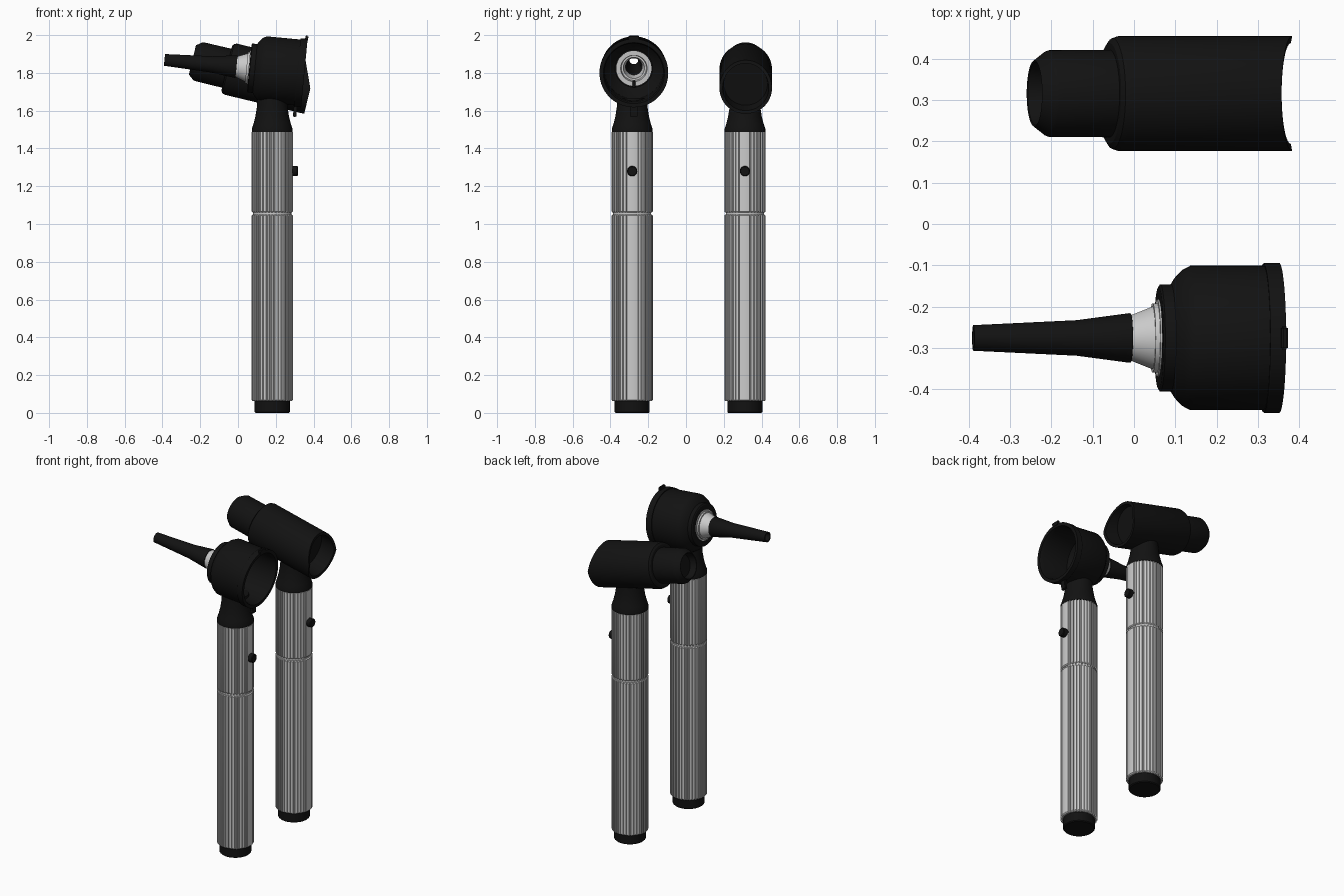
import bpy, bmesh, math
from mathutils import Matrix, Vector

if "Cube" in bpy.data.objects:
    bpy.data.objects.remove(bpy.data.objects["Cube"])


def material(name, v):
    m = bpy.data.materials.new(name)
    m.diffuse_color = (v, v, v, 1)
    m.use_nodes = True
    m.node_tree.nodes["Principled BSDF"].inputs["Base Color"].default_value = m.diffuse_color
    return m


BLACK = material("black_plastic", 0.006)
WHITE = material("white_plastic", 0.72)


def finish(bm, name, frame, mat=None):
    bmesh.ops.remove_doubles(bm, verts=bm.verts, dist=1e-5)
    bmesh.ops.recalc_face_normals(bm, faces=bm.faces)
    me = bpy.data.meshes.new(name)
    bm.to_mesh(me)
    bm.free()
    ob = bpy.data.objects.new(name, me)
    bpy.context.collection.objects.link(ob)
    ob.matrix_world = frame
    if mat:
        me.materials.append(mat)
    bpy.ops.object.select_all(action='DESELECT')
    ob.select_set(True)
    bpy.context.view_layer.objects.active = ob
    bpy.ops.object.shade_smooth_by_angle(angle=math.radians(30))
    return ob


def axis(x, y, z, tilt):
    """Frame whose local x axis points right and dips by tilt degrees."""
    return Matrix.Translation((x, y, z)) @ Matrix.Rotation(math.radians(tilt), 4, 'Y')


def skin(bm, rings, closed):
    n = len(rings[0])
    pairs = list(zip(rings, rings[1:])) + ([(rings[-1], rings[0])] if closed else [])
    for a, b in pairs:
        for i in range(n):
            j = (i + 1) % n
            bm.faces.new((a[i], a[j], b[j], b[i]))


def lathe(name, prof, frame, mat=None, closed=False, segs=56, shape=None):
    """Turn (distance, radius) points about the local x axis."""
    bm = bmesh.new()
    rings = [[bm.verts.new((s, r * math.cos(2 * math.pi * i / segs), r * math.sin(2 * math.pi * i / segs)))
              for i in range(segs)] for s, r in prof]
    skin(bm, rings, closed)
    if shape:
        for v in bm.verts:
            shape(v)
    bmesh.ops.dissolve_degenerate(bm, edges=bm.edges, dist=1e-6)
    return finish(bm, name, frame, mat)


def block(name, lo, hi, frame, mat):
    bm = bmesh.new()
    lo, hi = Vector(lo), Vector(hi)
    bmesh.ops.create_cube(bm, size=1, matrix=Matrix.Translation((lo + hi) / 2) @ Matrix.Diagonal((*(hi - lo), 1)))
    bmesh.ops.bevel(bm, geom=bm.edges[:], offset=0.004, segments=2, affect='EDGES')
    return finish(bm, name, frame, mat)


def fluted(name, z0, z1, y, count=36):
    """Ribbed grip section with a plain strip on the +x side."""
    outline = []
    for k in range(count):
        mid = 2 * math.pi * k / count
        plain = math.cos(mid) > math.cos(math.radians(19))
        for f, r in ((-.5, .103), (-.32, .103), (-.22, .109), (.0, .109), (.22, .109), (.32, .103)):
            a = mid + f * 2 * math.pi / count
            r = .109 if plain else r
            outline.append((r * math.cos(a), r * math.sin(a)))
    bm = bmesh.new()
    rings = [[bm.verts.new((px * k, py * k, z)) for px, py in outline]
             for z, k in ((z0, .95), (z0 + .006, 1), (z1 - .006, 1), (z1, .95))]
    skin(bm, rings, False)
    bm.faces.new(rings[0])
    bm.faces.new(rings[-1])
    finish(bm, name, Matrix.Translation((HX, y, 0)))


HX = 0.181


def handle(prefix, y):
    up = axis(HX, y, 0, -90)
    lathe(prefix + "_end_cap", [(0, 0), (0, .088), (.005, .093), (.066, .093), (.066, 0)], up, BLACK)
    fluted(prefix + "_lower_grip", .062, 1.05, y)
    lathe(prefix + "_grip_joint", [(1.04, 0), (1.04, .101), (1.07, .101), (1.07, 0)], up)
    fluted(prefix + "_upper_grip", 1.06, 1.492, y)
    lathe(prefix + "_neck", [(1.488, 0), (1.488, .108), (1.503, .108), (1.53, .099), (1.57, .089),
                             (1.62, .081), (1.668, .079), (1.668, 0)], up, BLACK)
    lathe(prefix + "_button", [(.09, 0), (.09, .027), (.132, .027), (.136, .023), (.136, 0)],
          axis(HX, y, 1.28, 0), BLACK, segs=32)


handle("ear_scope", -.285)
handle("eye_scope", .312)

# ear scope head: hollow bell, open at the rear
EAR = axis(0, -.276, 1.832, 5.4)
lathe("ear_scope_head", [(.06, .085), (.06, .124), (.064, .13), (.09, .13), (.1, .146), (.118, .165), (.137, .175),
                         (.315, .175), (.315, .18), (.318, .182), (.353, .182), (.353, .162), (.33, .155),
                         (.15, .155), (.1, .12), (.085, .1), (.085, .085)], EAR, BLACK, closed=True)
block("head_rim_top_tab", (.34, -.028, .17), (.356, .028, .2), EAR, BLACK)
block("head_rim_bottom_tab", (.314, -.02, -.236), (.332, .02, -.165), EAR, BLACK)

# white socket holding the speculum
lathe("speculum_socket", [(-.015, .052), (.045, .076), (.045, .084), (.056, .084), (.056, .093), (.088, .093),
                          (.088, .07), (.06, .066), (.06, .056), (-.015, .044)], EAR, WHITE, closed=True)
lathe("ear_speculum", [(-.391, .031), (-.14, .043), (-.012, .06), (-.008, .059), (-.008, .05),
                       (-.14, .034), (-.391, .023)], EAR, BLACK, closed=True)
# little lamp pin inside the bell
lathe("lamp_pin", [(-.1, 0), (-.1, .008), (-.065, .008), (-.06, 0)],
      EAR @ Matrix.Translation((.1, 0, 0)) @ Matrix.Rotation(math.radians(-90), 4, 'Y'), BLACK, segs=16)

# eye scope head: stepped barrel, recessed at both ends, rear top half cut back
EYE = axis(-.04, .316, 1.82, 13.5)


def cut_back(v):
    if v.co.x > .4 and v.co.z > 0:
        v.co.x -= .43 * v.co.z


lathe("eye_scope_barrel", [(-.165, 0), (-.165, .068), (-.205, .076), (-.207, .08), (-.178, .102), (-.17, .105),
                           (-.02, .106), (-.02, .122), (-.012, .134), (.002, .139), (.435, .139), (.432, .122),
                           (.34, .115), (.34, 0)], EYE, BLACK, shape=cut_back)
